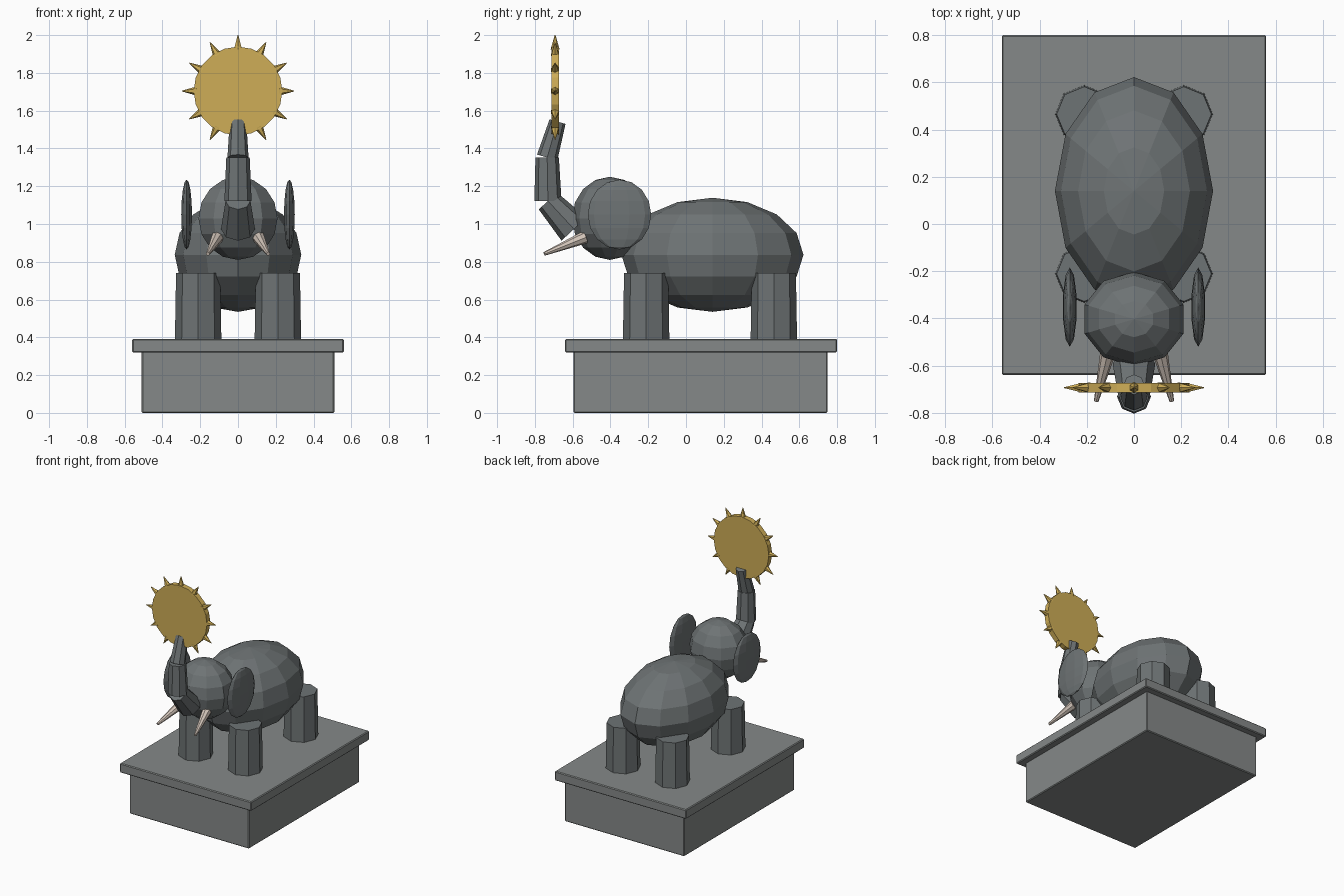
import bpy, math
from mathutils import Vector

if "Cube" in bpy.data.objects:
    bpy.data.objects.remove(bpy.data.objects["Cube"])


def material(name, rgb):
    m = bpy.data.materials.new(name)
    m.diffuse_color = (*rgb, 1)
    m.use_nodes = True
    m.node_tree.nodes["Principled BSDF"].inputs["Base Color"].default_value = m.diffuse_color
    return m


STONE = material("plinth grey", (0.235, 0.25, 0.247))
HIDE = material("hide grey", (0.155, 0.172, 0.176))
IVORY = material("ivory", (0.65, 0.56, 0.49))
GOLD = material("gold", (0.62, 0.42, 0.095))


def finish(name, mat):
    ob = bpy.context.object
    ob.name = name
    ob.data.materials.append(mat)
    return ob


def box(name, lo, hi, mat):
    lo, hi = Vector(lo), Vector(hi)
    bpy.ops.mesh.primitive_cube_add(size=1, location=(lo + hi) / 2)
    ob = finish(name, mat)
    ob.scale = hi - lo
    bpy.ops.object.transform_apply(location=False, rotation=False, scale=True)
    bev = ob.modifiers.new("soft edge", "BEVEL")
    bev.width, bev.segments = 0.006, 1


def ball(name, centre, radii, segments, mat):
    bpy.ops.mesh.primitive_uv_sphere_add(segments=segments, ring_count=8, radius=1, location=centre)
    finish(name, mat).scale = radii


def taper(name, a, b, r1, r2, sides, mat):
    """Tapered cylinder from point a to point b."""
    a, b = Vector(a), Vector(b)
    bpy.ops.mesh.primitive_cone_add(vertices=sides, radius1=r1, radius2=r2,
                                    depth=(b - a).length, location=(a + b) / 2)
    ob = finish(name, mat)
    ob.rotation_euler = (b - a).to_track_quat("Z", "Y").to_euler()


# Plinth
box("plinth_block", (-0.51, -0.595, 0), (0.51, 0.75, 0.325), STONE)
box("plinth_slab", (-0.56, -0.64, 0.32), (0.56, 0.80, 0.392), STONE)

# Body and head
ball("body", (0, 0.14, 0.837), (0.335, 0.482, 0.302), 12, HIDE)
ball("head", (0, -0.403, 1.03), (0.22, 0.2, 0.22), 10, HIDE)

# Mirrored legs, ears and tusks
for s, side in ((-1, "left"), (1, "right")):
    for y, end in ((-0.211, "front"), (0.465, "back")):
        taper(f"{end}_leg_{side}", (s * 0.211, y, 0.385), (s * 0.211, y, 0.74),
              0.123, 0.117, 8, HIDE)
    ball(f"ear_{side}", (s * 0.272, -0.352, 1.05), (0.03, 0.168, 0.185), 10, HIDE)
    taper(f"tusk_{side}", (s * 0.108, -0.535, 0.93), (s * 0.16, -0.75, 0.842),
          0.034, 0.01, 8, IVORY)

# Raised trunk in three sections
path = [(0, -0.593, 0.973), (0, -0.731, 1.122), (0, -0.735, 1.352), (0, -0.68, 1.542)]
widths = [(0.09, 0.066), (0.072, 0.062), (0.056, 0.044)]
for i, (r1, r2) in enumerate(widths):
    taper(f"trunk_section_{i + 1}", path[i], path[i + 1], r1, r2, 8, HIDE)

# Sun disc with rays
c = Vector((0, -0.693, 1.704))
taper("sun_disc", c + Vector((0, 0.02, 0)), c - Vector((0, 0.02, 0)), 0.235, 0.235, 20, GOLD)
for k in range(12):
    t = k * math.pi / 6
    d = Vector((math.sin(t), 0, math.cos(t)))
    taper(f"sun_ray_{k + 1}", c + d * 0.22, c + d * 0.297, 0.024, 0.002, 6, GOLD)
